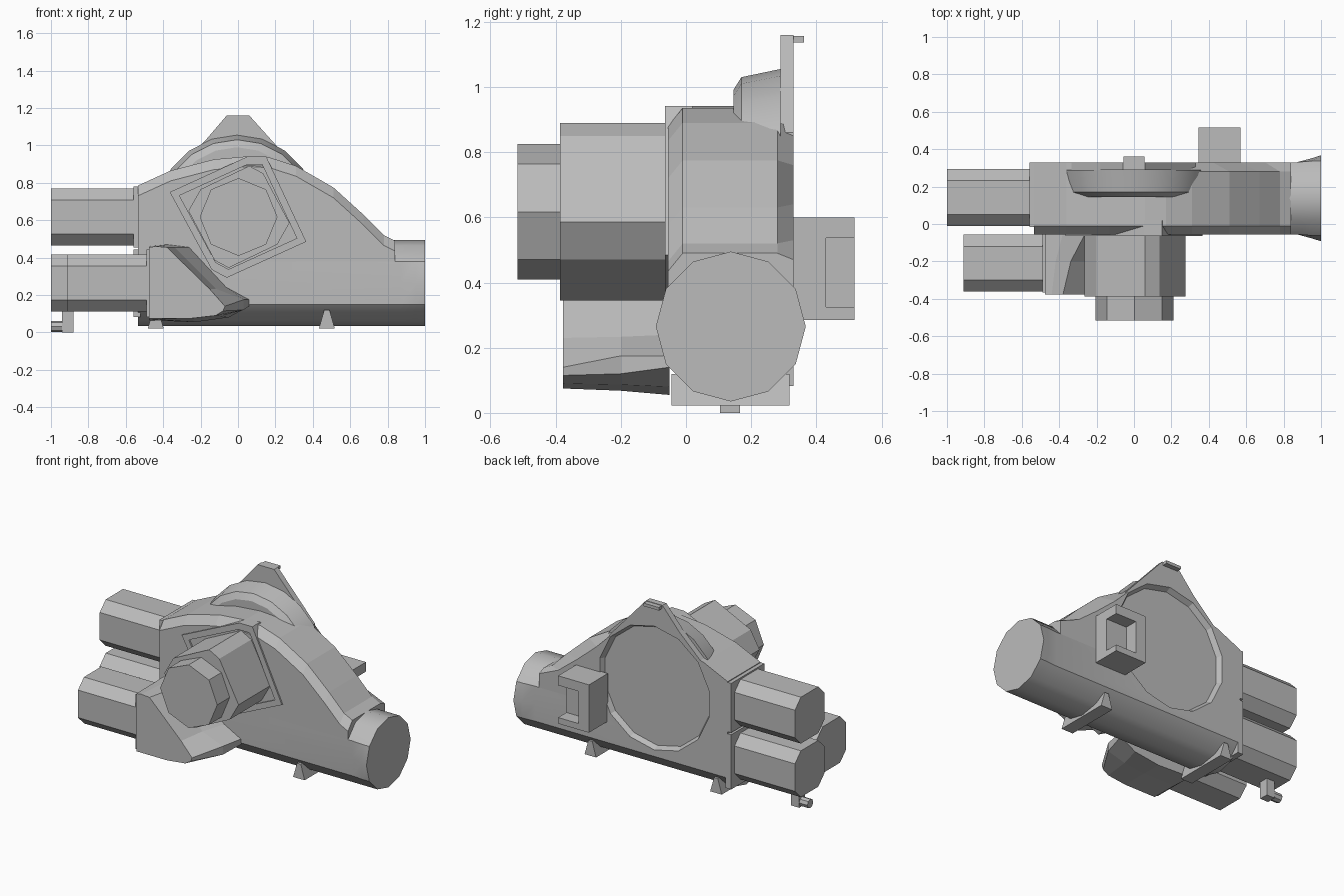
import bpy, bmesh, math

if "Cube" in bpy.data.objects:
    bpy.data.objects.remove(bpy.data.objects["Cube"], do_unlink=True)

GREY = bpy.data.materials.new("housing_grey")
GREY.use_nodes = True
GREY.diffuse_color = (0.5, 0.5, 0.5, 1)
GREY.node_tree.nodes["Principled BSDF"].inputs["Base Color"].default_value = (0.5, 0.5, 0.5, 1)


def loft(name, rings, smooth=0):
    """Skin matching rings of 3D points and cap both ends."""
    bm = bmesh.new()
    rows = [[bm.verts.new(p) for p in ring] for ring in rings]
    n = len(rows[0])
    for a, b in zip(rows, rows[1:]):
        for i in range(n):
            j = (i + 1) % n
            bm.faces.new((a[i], a[j], b[j], b[i]))
    bm.faces.new(rows[0])
    bm.faces.new(rows[-1])
    bmesh.ops.recalc_face_normals(bm, faces=bm.faces)
    me = bpy.data.meshes.new(name)
    bm.to_mesh(me)
    bm.free()
    me.materials.append(GREY)
    ob = bpy.data.objects.new(name, me)
    bpy.context.collection.objects.link(ob)
    if smooth:
        bpy.ops.object.select_all(action='DESELECT')
        ob.select_set(True)
        bpy.context.view_layer.objects.active = ob
        bpy.ops.object.shade_smooth_by_angle(angle=math.radians(smooth))
    return ob


def at_y(y, pts):
    return [(x, y, z) for x, z in pts]


def at_x(x, pts):
    return [(x, y, z) for y, z in pts]


def circle(cu, cv, r, n):
    return [(cu + r * math.sin(math.tau * i / n), cv + r * math.cos(math.tau * i / n))
            for i in range(n)]


def chamfered(u0, u1, v0, v1, c):
    return [(u0 + c, v0), (u1 - c, v0), (u1, v0 + c), (u1, v1 - c),
            (u1 - c, v1), (u0 + c, v1), (u0, v1 - c), (u0, v0 + c)]


def box(name, x0, x1, y0, y1, z0, z1):
    pts = [(x0, z0), (x1, z0), (x1, z1), (x0, z1)]
    return loft(name, [at_y(y0, pts), at_y(y1, pts)])


# Main housing: sloped profile with bevelled front and back shoulders
top = [(-.535, .785), (-.36, .865), (-.13, .925), (.06, .942), (.17, .935),
       (.31, .89), (.51, .775), (.67, .63), (.78, .52), (.84, .49)]
back_top = top[:5] + [(.30, .88), (.42, .76), (.56, .64), (.70, .53), (.84, .47)]
base = [(.84, .38), (-.535, .38)]
front = [(x, z - .055) for x, z in top]
housing = loft("main_housing", [at_y(-.055, front + base), at_y(-.01, top + base),
                                at_y(.28, top + base), at_y(.33, back_top + base)])

# Lower axle barrel, flattened flush with the housing and flaring to a round end
CY, CZ = .1375, .265
round_end = circle(CY, CZ, .23, 12)


def flattened(half):
    return [(max(CY - half, min(CY + half, y)), z) for y, z in round_end]


barrel = loft("axle_barrel", [at_x(-.535, flattened(.1925)), at_x(.87, flattened(.1925)),
                              at_x(.95, flattened(.214)), at_x(1.0, round_end)], 33)

# Rear plate with its peaked top and lug
plate = loft("rear_plate", [at_y(y, [(-.06, 1.16), (.06, 1.16), (.33, .86), (.33, .5),
                                     (-.42, .5), (-.42, .79), (-.18, 1.02)])
                            for y in (.29, .33)])
box("peak_lug", -.055, .055, .325, .362, 1.137, 1.157)

# Rounded gear dome in front of the rear plate
loft("gear_dome", [at_y(y, circle(-.005, .62, r, 20))
                   for y, r in ((.145, .37), (.17, .41), (.29, .435))], 25)

# Round recess in the back
cutter = loft("recess_cutter", [at_y(.297, circle(0, .6, .39, 14)),
                                at_y(.335, circle(0, .6, .41, 14))])
for ob in (housing, barrel, plate):
    mod = ob.modifiers.new("recess", 'BOOLEAN')
    mod.operation = 'DIFFERENCE'
    mod.solver = 'EXACT'
    mod.object = cutter
    bpy.context.view_layer.objects.active = ob
    bpy.ops.object.modifier_apply(modifier=mod.name)
bpy.data.objects.remove(cutter, do_unlink=True)

# Tilted motor mount flange, motor body and end cap
flange = [(-.365, .75), (.055, .942), (.15, .942), (.365, .485), (-.06, .292), (-.14, .335)]
lip = [(.005 + .86 * (x - .005), .617 + .86 * (z - .617)) for x, z in flange]
loft("motor_flange", [at_y(.02, flange), at_y(-.065, flange),
                      at_y(-.065, lip), at_y(-.05, lip)])
half = [(.06, .89), (.135, .85), (.275, .585), (.21, .47)]
motor = half + [(.01 - x, 1.235 - z) for x, z in half]
loft("motor_body", [at_y(-.05, motor), at_y(-.387, motor)])
cap = circle(.003, .617, .208, 8)
loft("motor_cap", [at_y(-.38, cap), at_y(-.517, cap)])

# Lower front gear casing, tapering outward
wide = [(-.475, .46), (-.38, .47), (-.26, .455), (-.06, .24), (.06, .175),
        (.06, .14), (-.05, .08), (-.23, .055), (-.475, .065)]
narrow = [(-.475, .455), (-.44, .46), (-.38, .455), (-.15, .23), (-.07, .14),
          (-.08, .115), (-.12, .09), (-.25, .075), (-.475, .075)]
mid = [(.35 * a + .65 * c, .35 * b + .65 * d) for (a, b), (c, d) in zip(wide, narrow)]
mid[4:6] = [(.03, .175), (.03, .12)]
loft("front_casing", [at_y(-.05, wide), at_y(-.2, mid), at_y(-.378, narrow)])

# Three chamfered tubes with mounting plates
for name, x0, x1, y0, z0 in (("upper_tube", -1, -.53, -.01, .465),
                             ("lower_rear_tube", -1, -.53, -.01, .112),
                             ("lower_front_tube", -.912, -.46, -.362, .112)):
    tube = chamfered(y0, y0 + .305, z0, z0 + .305, .062)
    loft(name, [at_x(x0, tube), at_x(x1, tube)])
    lower = z0 < .3
    box(name + "_plate", x1 - .03, x1 + .01, y0 - .005, y0 + .34 if x0 == -1 else y0 + .31,
        z0 - (.03 if lower else .01), z0 + (.33 if lower else .315))

# Small peg under the lower rear tube
box("peg_stem", -.94, -.88, .105, .165, 0, .125)
peg = circle(.135, .032, .03, 8)
loft("peg_tip", [at_x(-1, peg), at_x(-.935, peg)])

# Tapered feet under the barrel
for name, cx in (("left_foot", .475), ("right_foot", -.44)):
    fin = [(cx - .042, .022), (cx + .042, .022), (cx + .014, .12), (cx - .014, .12)]
    loft(name, [at_y(-.045, fin), at_y(.317, fin)])

# Rear connector: solid base and a C-shaped shroud open to one side
box("connector_base", .345, .57, .32, .43, .285, .6)
box("connector_upper_arm", .345, .57, .43, .517, .537, .6)
box("connector_lower_arm", .345, .57, .43, .517, .285, .325)
box("connector_wall", .345, .42, .43, .517, .325, .537)
